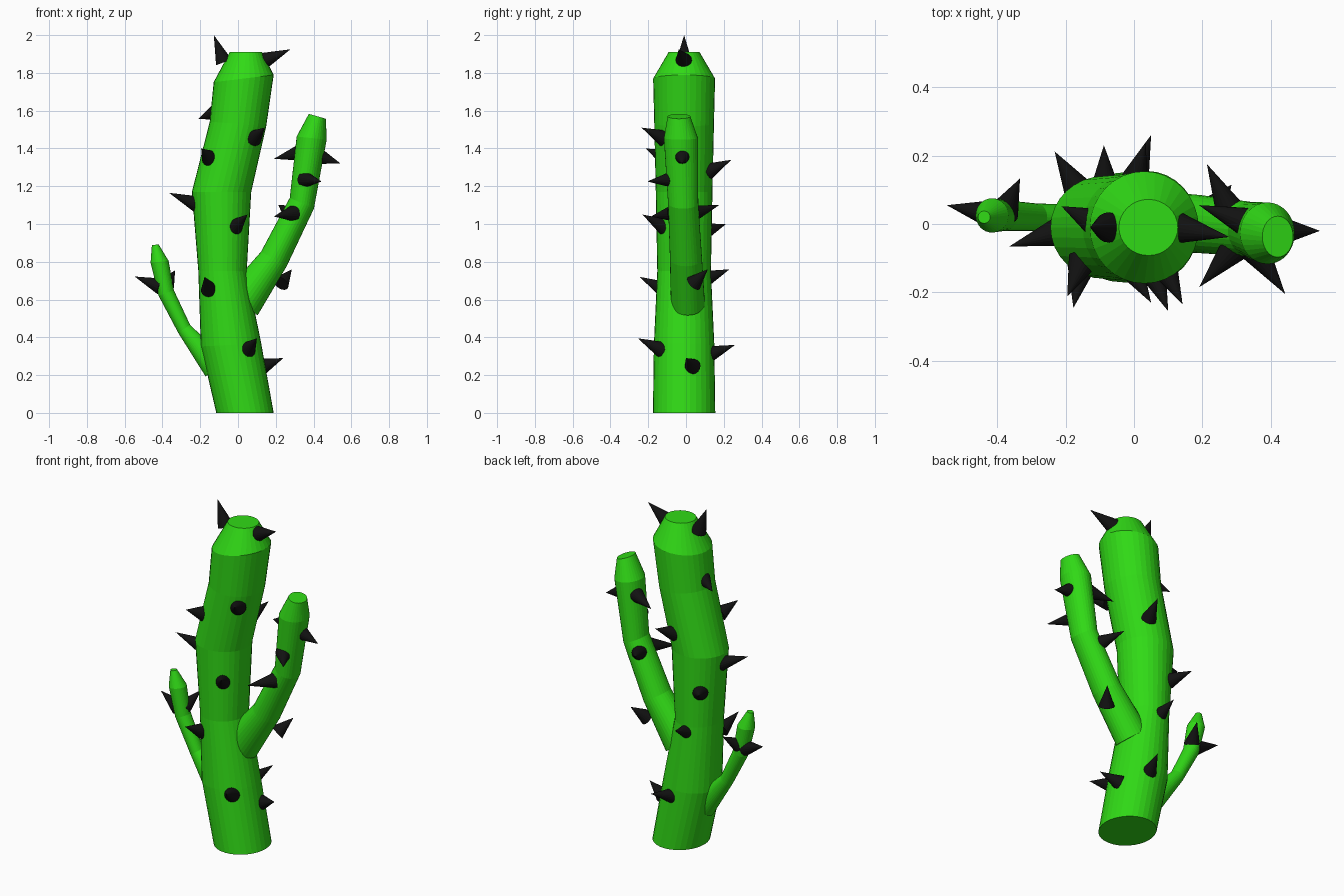
import bpy, bmesh, math
from mathutils import Vector


def material(name, color):
    m = bpy.data.materials.new(name)
    m.diffuse_color = (*color, 1)
    return m


GREEN = material("cactus green", (0.03, 0.70, 0.008))
BLACK = material("spine black", (0.006, 0.006, 0.006))
SIDES = 32


def finish(bm, name, mat):
    bmesh.ops.recalc_face_normals(bm, faces=bm.faces)
    me = bpy.data.meshes.new(name)
    bm.to_mesh(me)
    bm.free()
    me.materials.append(mat)
    ob = bpy.data.objects.new(name, me)
    bpy.context.collection.objects.link(ob)
    return ob


def stem(name, rings):
    """Loft elliptical rings: (x, y, z, radius across, radius in y, tilt about y)."""
    bm = bmesh.new()
    loops = []
    for x, y, z, rx, ry, t in rings:
        loop = []
        for i in range(SIDES):
            a = 2 * math.pi * i / SIDES
            c, s = math.cos(a) * rx, math.sin(a) * ry
            loop.append(bm.verts.new((x + c * math.cos(t), y + s, z - c * math.sin(t))))
        loops.append(loop)
    for lo, hi in zip(loops, loops[1:]):
        for i in range(SIDES):
            j = (i + 1) % SIDES
            bm.faces.new((lo[i], lo[j], hi[j], hi[i]))
    bm.faces.new(loops[0])
    bm.faces.new(loops[-1])
    return finish(bm, name, GREEN)


def spines(name, pairs, radius=0.044):
    """Cones from a point on the skin to a tip, sunk slightly into the stem."""
    bm = bmesh.new()
    for base, tip in pairs:
        base, tip = Vector(base), Vector(tip)
        axis = tip - base
        base = base - axis.normalized() * 0.015
        rot = axis.to_track_quat('Z', 'Y')
        ring = []
        for i in range(20):
            a = 2 * math.pi * i / 20
            ring.append(bm.verts.new(base + rot @ Vector((math.cos(a) * radius, math.sin(a) * radius, 0))))
        apex = bm.verts.new(tip)
        for i in range(20):
            bm.faces.new((ring[i], ring[(i + 1) % 20], apex))
        bm.faces.new(ring[::-1])
    return finish(bm, name, BLACK)


# Main stem
stem("trunk", [
    (0.037, -0.01, 0.00, 0.152, 0.165, 0),
    (-0.037, -0.01, 0.36, 0.160, 0.160, -0.05),
    (-0.082, -0.01, 0.75, 0.128, 0.142, 0),
    (-0.087, -0.01, 1.17, 0.157, 0.150, 0),
    (0.000, -0.01, 1.53, 0.150, 0.158, 0.08),
    (0.030, -0.01, 1.77, 0.160, 0.164, -0.12),
    (0.042, -0.01, 1.91, 0.086, 0.082, 0),
])

# Large arm
stem("right_arm", [
    (0.020, 0.010, 0.58, 0.105, 0.090, 0.65),
    (0.190, 0.000, 0.815, 0.078, 0.085, 0.52),
    (0.338, -0.015, 1.11, 0.070, 0.080, 0.42),
    (0.390, -0.027, 1.455, 0.080, 0.090, 0.10),
    (0.420, -0.037, 1.570, 0.047, 0.060, 0.28),
])

# Small arm
stem("left_arm", [
    (-0.120, 0.000, 0.24, 0.070, 0.055, -0.75),
    (-0.285, 0.020, 0.445, 0.038, 0.040, -0.6),
    (-0.380, 0.025, 0.635, 0.043, 0.045, -0.35),
    (-0.415, 0.025, 0.800, 0.048, 0.050, -0.10),
    (-0.438, 0.020, 0.890, 0.018, 0.018, -0.10),
])

# Spines: (point on skin, tip)
spines("trunk_spines", [
    ((0.055, -0.140, 0.340), (0.100, -0.255, 0.395)),
    ((-0.155, -0.130, 0.660), (-0.177, -0.245, 0.720)),
    ((-0.012, -0.125, 0.990), (0.050, -0.230, 1.050)),
    ((-0.155, -0.120, 1.355), (-0.195, -0.212, 1.400)),
    ((0.090, -0.130, 1.460), (0.142, -0.235, 1.510)),
    ((-0.230, -0.025, 1.110), (-0.365, -0.066, 1.165)),
    ((0.140, 0.030, 0.250), (0.240, 0.000, 0.290)),
    ((-0.080, -0.010, 1.870), (-0.128, -0.010, 2.000)),
    ((0.150, -0.015, 1.870), (0.278, -0.038, 1.925)),
    ((-0.125, 0.010, 1.590), (-0.212, 0.052, 1.555)),
    ((0.005, 0.135, 0.315), (0.050, 0.260, 0.360)),
    ((-0.085, 0.115, 0.715), (-0.088, 0.230, 0.760)),
    ((-0.170, 0.110, 0.965), (-0.232, 0.212, 1.000)),
    ((0.000, 0.130, 1.285), (0.035, 0.240, 1.340)),
])
spines("right_arm_spines", [
    ((0.285, -0.080, 1.055), (0.190, -0.185, 1.040)),
    ((0.360, -0.085, 1.235), (0.442, -0.205, 1.225)),
    ((0.235, 0.050, 0.695), (0.285, 0.115, 0.760)),
    ((0.275, 0.050, 1.060), (0.213, 0.175, 1.100)),
    ((0.315, 0.010, 1.375), (0.190, 0.055, 1.345)),
    ((0.440, -0.020, 1.355), (0.543, -0.020, 1.320)),
])
spines("left_arm_spines", [
    ((-0.425, 0.030, 0.675), (-0.547, 0.055, 0.722)),
    ((-0.375, 0.045, 0.685), (-0.333, 0.133, 0.755)),
])
